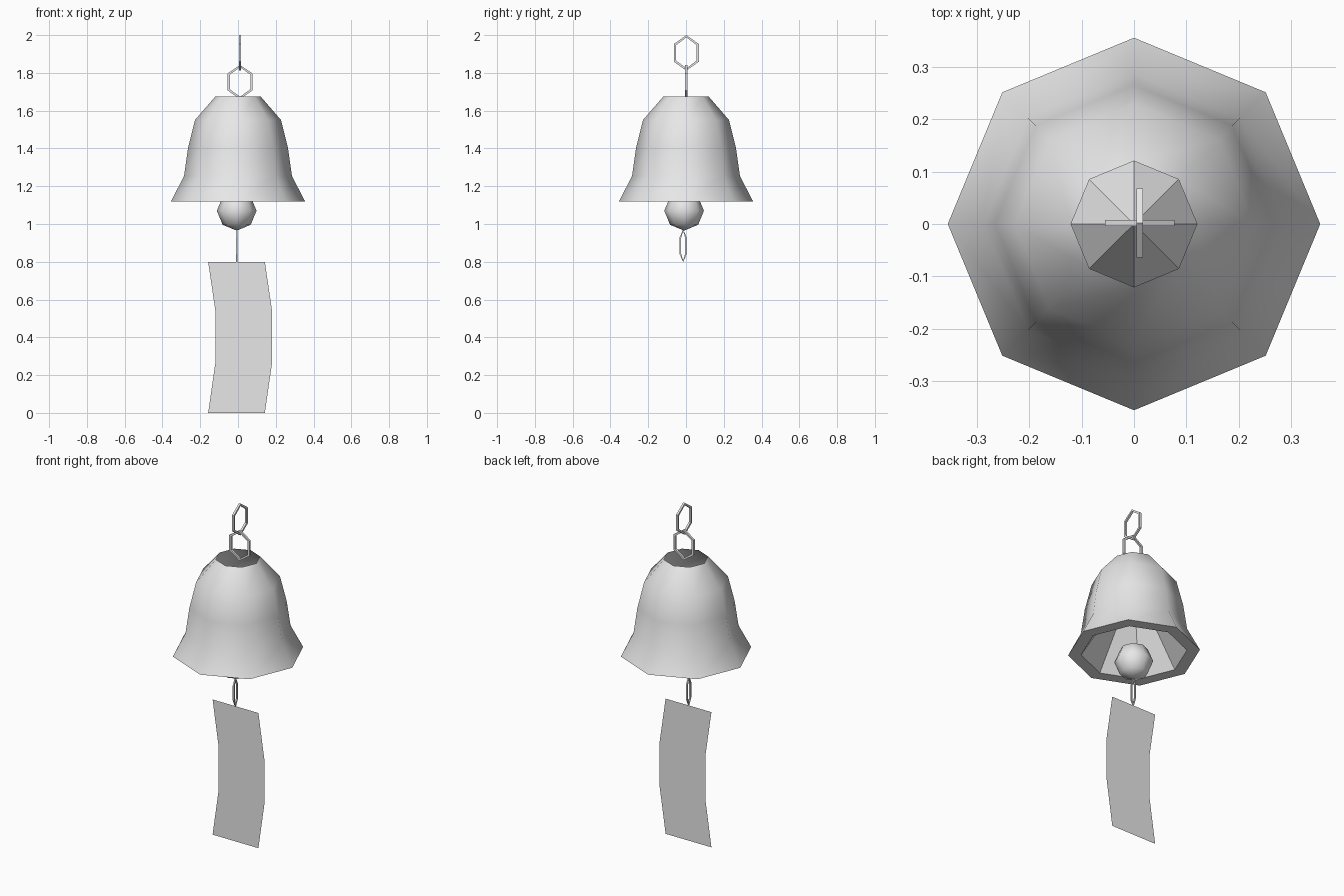
import bpy, bmesh, math
from mathutils import Vector, Matrix

cube = bpy.data.objects.get("Cube")
if cube:
    bpy.data.objects.remove(cube, do_unlink=True)

grey = bpy.data.materials.new("plain_grey")
grey.use_nodes = True
COLOUR = (0.8, 0.8, 0.8, 1)
grey.diffuse_color = COLOUR
grey.node_tree.nodes["Principled BSDF"].inputs["Base Color"].default_value = COLOUR


def add_object(name, bm):
    mesh = bpy.data.meshes.new(name)
    bm.to_mesh(mesh)
    bm.free()
    mesh.materials.append(grey)
    obj = bpy.data.objects.new(name, mesh)
    bpy.context.collection.objects.link(obj)
    return obj


def ring(bm, radius, z, sides=8):
    return [bm.verts.new((radius * math.cos(math.tau * i / sides),
                          radius * math.sin(math.tau * i / sides), z))
            for i in range(sides)]


def bridge(bm, a, b, smooth=False):
    n = len(a)
    for i in range(n):
        j = (i + 1) % n
        bm.faces.new((a[i], a[j], b[j], b[i])).smooth = smooth


# Bell: smooth flared shell with an open crown
bm = bmesh.new()
profile = [(0.355, 1.12), (0.286, 1.253), (0.265, 1.40), (0.228, 1.55), (0.12, 1.675)]
rings = [ring(bm, r, z) for r, z in profile]
for low, high in zip(rings, rings[1:]):
    bridge(bm, low, high, smooth=True)
add_object("bell_shell", bm)

# Bell underside: flat rim and faceted inner cone
bm = bmesh.new()
outer, inner = ring(bm, 0.355, 1.12), ring(bm, 0.285, 1.12)
bridge(bm, inner, outer)
apex = bm.verts.new((0, 0, 1.56))
for i in range(8):
    bm.faces.new((inner[(i + 1) % 8], inner[i], apex))
add_object("bell_lining", bm)

# Clapper ball
bm = bmesh.new()
bmesh.ops.create_uvsphere(bm, u_segments=8, v_segments=4, radius=0.105,
                          matrix=Matrix.Translation((-0.007, -0.01, 1.07)))
for f in bm.faces:
    f.smooth = True
add_object("clapper", bm)


def chain_link(name, centre, half_w, half_h, thick, across):
    """Elongated hexagonal link lying in the plane of `across` and z."""
    side = Vector(across)
    depth = Vector((-side.y, side.x, 0)) * thick / 2
    bm = bmesh.new()

    def loop(w, h, offset):
        shape = [(0, h), (w, h / 2), (w, -h / 2), (0, -h), (-w, -h / 2), (-w, h / 2)]
        return [bm.verts.new(Vector(centre) + side * u + Vector((0, 0, v)) + offset)
                for u, v in shape]

    small = (half_w - thick, half_h - thick)
    loops = [loop(half_w, half_h, depth), loop(half_w, half_h, -depth),
             loop(*small, -depth), loop(*small, depth)]
    for a, b in zip(loops, loops[1:] + loops[:1]):
        bridge(bm, a, b)
    bmesh.ops.recalc_face_normals(bm, faces=bm.faces)
    add_object(name, bm)


chain_link("crown_link", (0.011, 0.002, 1.752), 0.066, 0.09, 0.012, (1, 0, 0))
chain_link("hanging_link", (0.011, 0.002, 1.906), 0.066, 0.094, 0.012, (0, 1, 0))
chain_link("paper_link", (-0.007, -0.015, 0.885), 0.019, 0.087, 0.008, (0, 1, 0))

# Paper strip: flat sheet with a sideways bow
bm = bmesh.new()
rows = []
for z, shift in [(0, -0.008), (0.27, 0.031), (0.535, 0.031), (0.80, -0.008)]:
    rows.append([bm.verts.new((shift + s * 0.15, -0.012, z)) for s in (-1, 1)])
for a, b in zip(rows, rows[1:]):
    bm.faces.new((a[0], a[1], b[1], b[0]))
add_object("paper_strip", bm)
